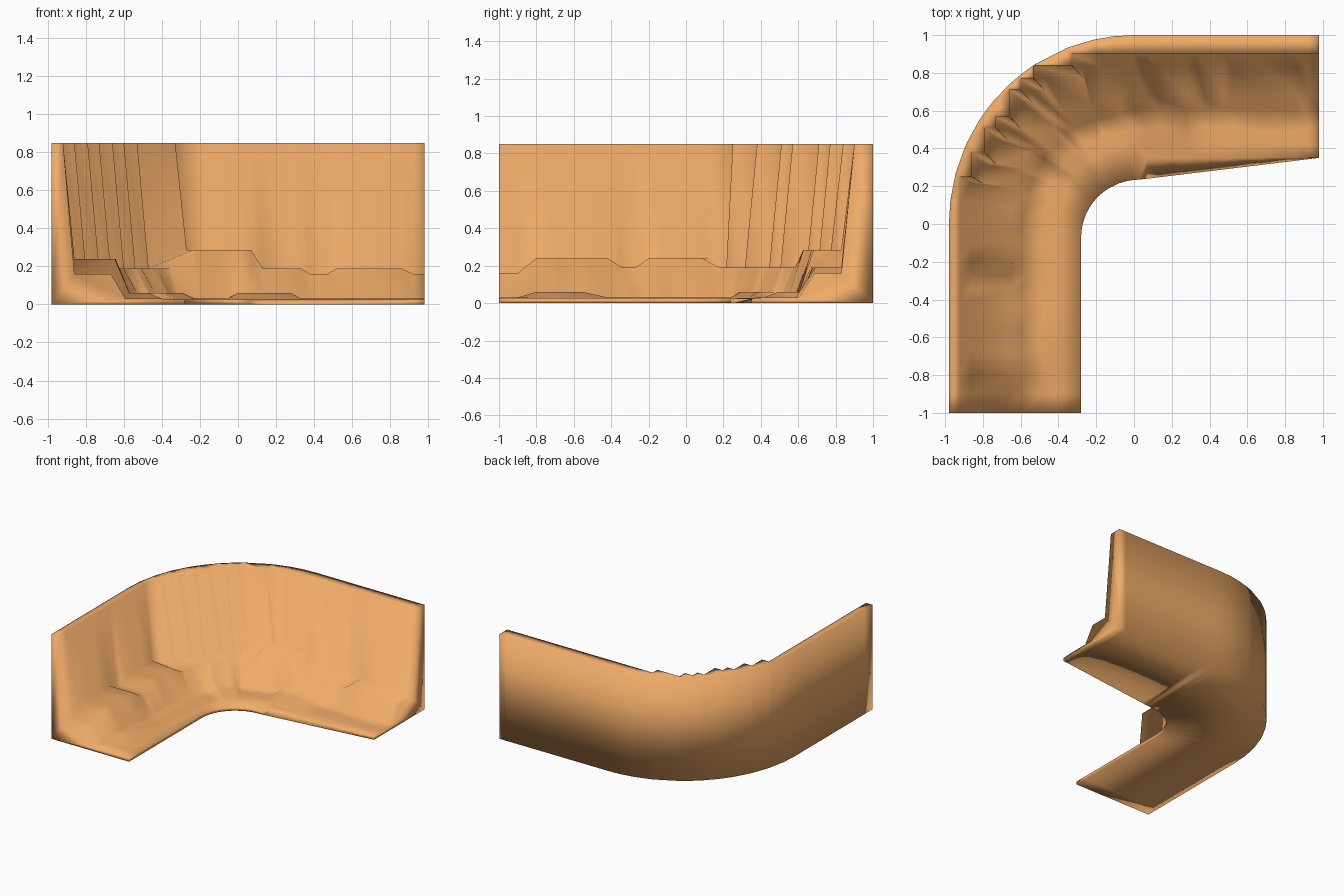
import bpy, bmesh, math, random
from mathutils import Vector

if "Cube" in bpy.data.objects:
    bpy.data.objects.remove(bpy.data.objects["Cube"])

random.seed(4)
V = Vector
stations = []   # cross-sections along the bend


def add(outer, inward, wall, foot, lip_top, lip_low, shelf_h, low_h):
    """One closed cross-section, from outer base over the wall to the inner lip."""
    j = lambda: random.uniform(-0.015, 0.015)
    at = lambda d, z: (*(outer + inward * d), z)
    stations.append([
        (*outer, 0), (*outer, 0.85), (*wall, 0.85), (*foot, shelf_h),
        at(0.32 + j(), shelf_h), at(0.40 + j(), low_h),
        at(0.50 + j(), low_h), at(0.58, 0.03),
        (*lip_top, 0.025), (*lip_low, 0)])


# left wing: y, shelf height, lower ledge height
for y, hs, hl in [(-1, .16, .03), (-.9, .16, .03), (-.8, .24, .06), (-.68, .24, .06),
                  (-.55, .24, .06), (-.42, .24, .03), (-.34, .19, .03), (-.27, .19, .03),
                  (-.2, .24, .03), (-.1, .24, .03), (0, .24, .03)]:
    lip = V((-.28, min(y, -.07)))
    add(V((-.98, y)), V((1, 0)), V((-.92, y)), V((-.86, y)), lip, lip, hs, hl)

# curved corner: the inner wall face is stepped like a staircase
steps = [(-.92, .12), (-.92, .25), (-.86, .25), (-.86, .38), (-.79, .38), (-.79, .51),
         (-.73, .51), (-.73, .57), (-.66, .57), (-.66, .71), (-.6, .71), (-.6, .77),
         (-.53, .77), (-.53, .84), (-.33, .84), (-.33, .9), (-.2, .9), (-.1, .9)]
for x, y in steps:
    a = math.atan2(y, -x)
    c, s = math.cos(a), math.sin(a)
    f = min(1, max(0, (a - .15) / .25))
    g = min(1, max(0, (1.5 - a) / .3))
    lip = V((.03 - .31 * c, -.07 + .305 * s))
    hs = .285 if x > -.34 else (.24 if y < .2 else .19)
    hl = .06 if -.75 < x < -.55 else .03
    add(V((-.98 * c, s)), V((c, -s)), V((x, y)), V((x + .06 * g, y - .065 * f)),
        lip, lip, hs, hl)

# right wing: x, shelf height, lower ledge height; its lip tapers underneath
for x, hs, hl in [(0, .285, .06), (.07, .285, .06), (.13, .19, .06), (.28, .19, .06),
                  (.33, .19, .03), (.38, .16, .03), (.47, .16, .03), (.52, .19, .03),
                  (.68, .19, .03), (.86, .19, .03), (.92, .16, .03), (.98, .16, .03)]:
    low = V((max(x, .03), .235 + .121 * max(0, x - .03)))
    top = V((x, .35)) if x > .05 else low
    add(V((x, 1)), V((0, -1)), V((x, .90)), V((x, .83)), top, low, hs, hl)

# corner cliff: skin the cross-sections and close both ends
bm = bmesh.new()
rings = [[bm.verts.new(p) for p in ring] for ring in stations]
n = len(rings[0])
for a, b in zip(rings, rings[1:]):
    for i in range(n):
        k = (i + 1) % n
        bm.faces.new((a[i], a[k], b[k], b[i]))
bm.faces.new(rings[0])
bm.faces.new(rings[-1])
bmesh.ops.recalc_face_normals(bm, faces=bm.faces)
for f in bm.faces:
    f.smooth = True
mesh = bpy.data.meshes.new("cliff_corner")
bm.to_mesh(mesh)
bm.free()
cliff = bpy.data.objects.new("cliff_corner", mesh)
bpy.context.collection.objects.link(cliff)

mat = bpy.data.materials.new("sandstone")
mat.diffuse_color = (0.87, 0.41, 0.14, 1)
mat.use_nodes = True
mat.node_tree.nodes["Principled BSDF"].inputs["Base Color"].default_value = mat.diffuse_color
mesh.materials.append(mat)
